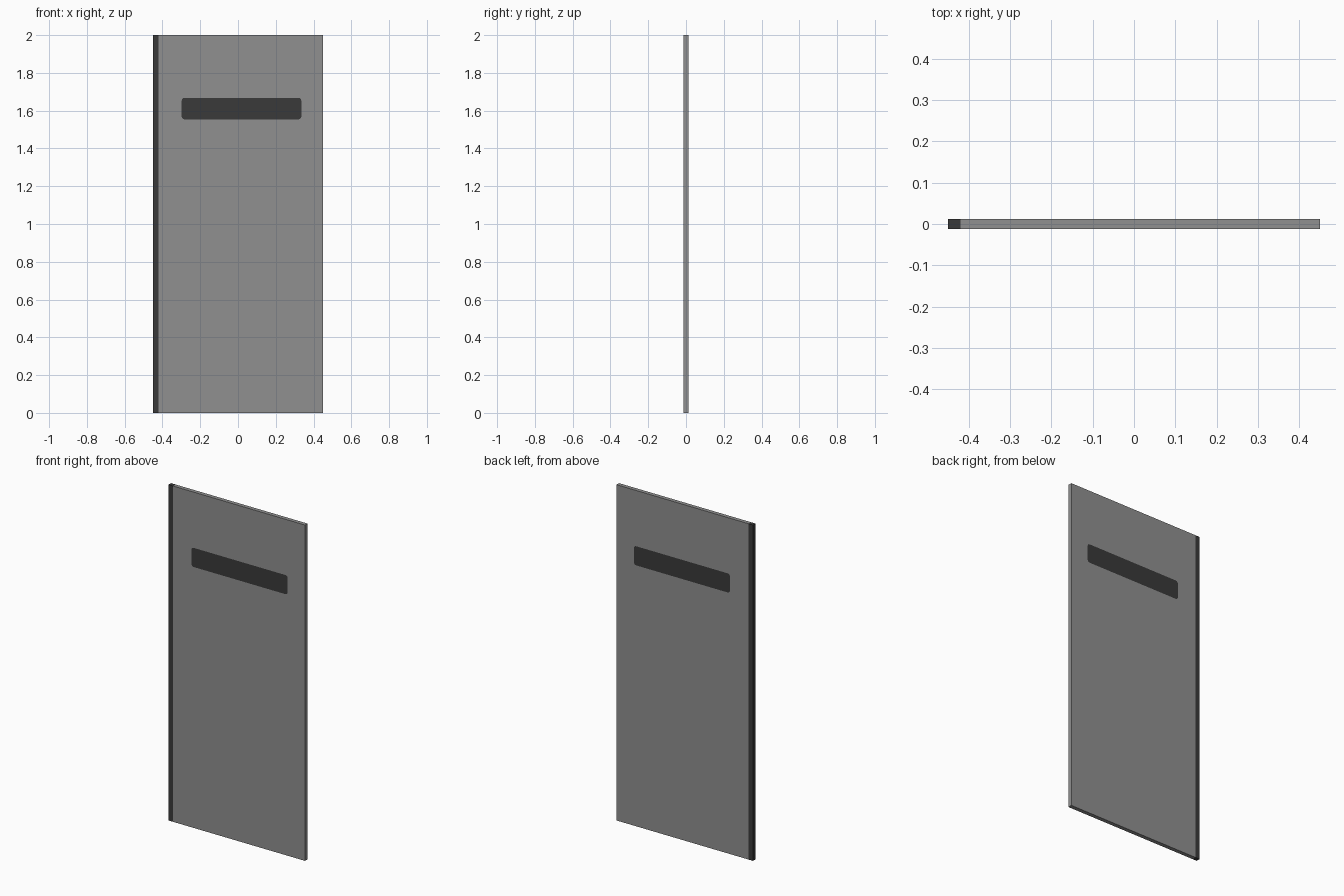
import bpy
import math

if "Cube" in bpy.data.objects:
    bpy.data.objects.remove(bpy.data.objects["Cube"])

HALF_THICKNESS = 0.012


def material(name, value):
    m = bpy.data.materials.new(name)
    m.diffuse_color = (value, value, value, 1.0)
    m.use_nodes = True
    m.node_tree.nodes["Principled BSDF"].inputs["Base Color"].default_value = m.diffuse_color
    return m


grey = material("mid grey", 0.279)
dark = material("charcoal", 0.042)


def rectangle(x0, x1, z0, z1, r=0.0, steps=3):
    """Outline of a rectangle, with rounded corners when r > 0."""
    if r == 0:
        return [(x0, z0), (x1, z0), (x1, z1), (x0, z1)]
    centres = [(x1 - r, z1 - r), (x0 + r, z1 - r), (x0 + r, z0 + r), (x1 - r, z0 + r)]
    points = []
    for k, (cx, cz) in enumerate(centres):
        for i in range(steps + 1):
            a = math.pi / 2 * (k + i / steps)
            points.append((cx + r * math.cos(a), cz + r * math.sin(a)))
    return points


def slab(name, outlines, mat):
    """Upright slab from filled outlines; inner outlines become holes."""
    curve = bpy.data.curves.new(name, 'CURVE')
    curve.dimensions = '2D'
    curve.fill_mode = 'BOTH'
    curve.extrude = HALF_THICKNESS
    for outline in outlines:
        spline = curve.splines.new('POLY')
        spline.points.add(len(outline) - 1)
        for p, (x, z) in zip(spline.points, outline):
            p.co = (x, z, 0, 1)
        spline.use_cyclic_u = True
    curve.materials.append(mat)
    obj = bpy.data.objects.new(name, curve)
    obj.rotation_euler = (math.pi / 2, 0, 0)
    bpy.context.collection.objects.link(obj)
    bpy.ops.object.select_all(action='DESELECT')
    obj.select_set(True)
    bpy.context.view_layer.objects.active = obj
    bpy.ops.object.convert(target='MESH')
    bpy.ops.object.transform_apply(location=False, rotation=True, scale=False)
    bpy.ops.object.shade_flat()
    return obj


window = rectangle(-0.298, 0.335, 1.554, 1.668, r=0.014)

# Door leaf with an opening for the viewing strip
slab("door_panel", [rectangle(-0.42, 0.45, 0, 2), window], grey)
# Dark strip flush with both faces
slab("viewing_strip", [window], dark)
# Dark hinge edge along the full height
slab("hinge_edge", [rectangle(-0.45, -0.42, 0, 2)], dark)
